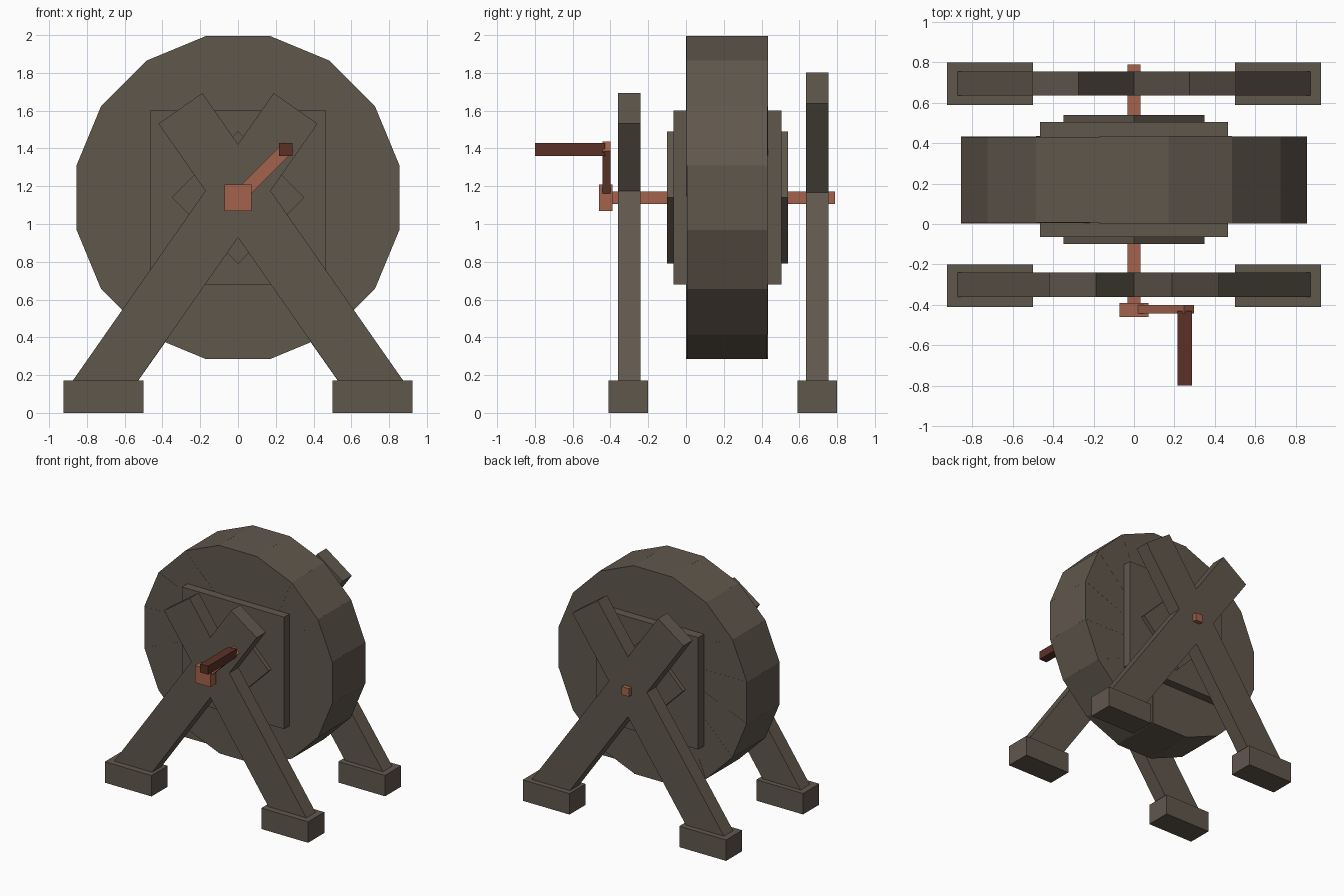
import bpy
from math import radians, sin, cos, pi
from mathutils import Vector

cube = bpy.data.objects.get("Cube")
if cube:
    bpy.data.objects.remove(cube, do_unlink=True)


def material(name, rgb):
    m = bpy.data.materials.new(name)
    m.use_nodes = True
    m.diffuse_color = (*rgb, 1)
    bsdf = next(n for n in m.node_tree.nodes if n.type == 'BSDF_PRINCIPLED')
    bsdf.inputs["Base Color"].default_value = (*rgb, 1)
    return m


WOOD = material("weathered wood", (0.118, 0.096, 0.073))
COPPER = material("copper brown", (0.37, 0.125, 0.073))
GRIP = material("dark red wood", (0.105, 0.031, 0.02))


def box(name, center, size, mat, turn=0.0):
    """Box of a full size, turned by an angle about the y axis."""
    bpy.ops.mesh.primitive_cube_add(size=1, location=center, rotation=(0, turn, 0))
    ob = bpy.context.object
    ob.name = name
    ob.scale = size
    bpy.ops.object.transform_apply(location=False, rotation=True, scale=True)
    ob.data.materials.append(mat)
    return ob


def beam(name, start, end, y, width, depth, mat):
    """Straight beam between two (x, z) points, centred at depth y."""
    a, b = Vector((start[0], y, start[1])), Vector((end[0], y, end[1]))
    d = b - a
    ob = box(name, (a + b) / 2, (width, depth, d.length), mat,
             Vector((0, 0, 1)).rotation_difference(d).to_euler().y)
    return ob


AXIS_Z = 1.14
WHEEL_Y = 0.218

# Sixteen-sided wheel: eight crossed planks, slightly different in depth
for k in range(8):
    box(f"wheel_plank_{k + 1}", (0, WHEEL_Y, AXIS_Z),
        (0.341, 0.434 - 0.0015 * k, 1.71), WOOD, k * pi / 8)

# Square hub plate and the turned square on top of it, through both sides
box("hub_plate", (0, WHEEL_Y + 0.002, AXIS_Z), (0.93, 0.57, 0.92), WOOD)
box("hub_diamond", (0, WHEEL_Y + 0.002, AXIS_Z), (0.495, 0.64, 0.495), WOOD, pi / 4)

# Axle
box("axle", (0, 0.175, AXIS_Z), (0.066, 1.23, 0.066), COPPER)

# Crossed trestle legs and feet; the rear legs reach higher
for place, leg_y, foot_y, top in (("front", -0.30, -0.305, (0.305, 1.612)),
                                  ("back", 0.695, 0.695, (0.39, 1.72))):
    for side, s in (("left", 1), ("right", -1)):
        beam(f"{place}_{side}_leg", (s * 0.762, 0.085), (-s * top[0], top[1]),
             leg_y, 0.283, 0.12, WOOD)
        box(f"{place}_{side}_foot", (s * 0.712, foot_y, 0.086),
            (0.425, 0.21, 0.172), WOOD)

# Crank: hub block, slanted arm and grip
box("crank_hub", (0, -0.425, AXIS_Z), (0.142, 0.07, 0.14), COPPER)
beam("crank_arm", (0, AXIS_Z), (0.272, 1.412), -0.422, 0.07, 0.042, COPPER)
box("crank_grip", (0.252, -0.615, 1.395), (0.072, 0.37, 0.07), GRIP)
